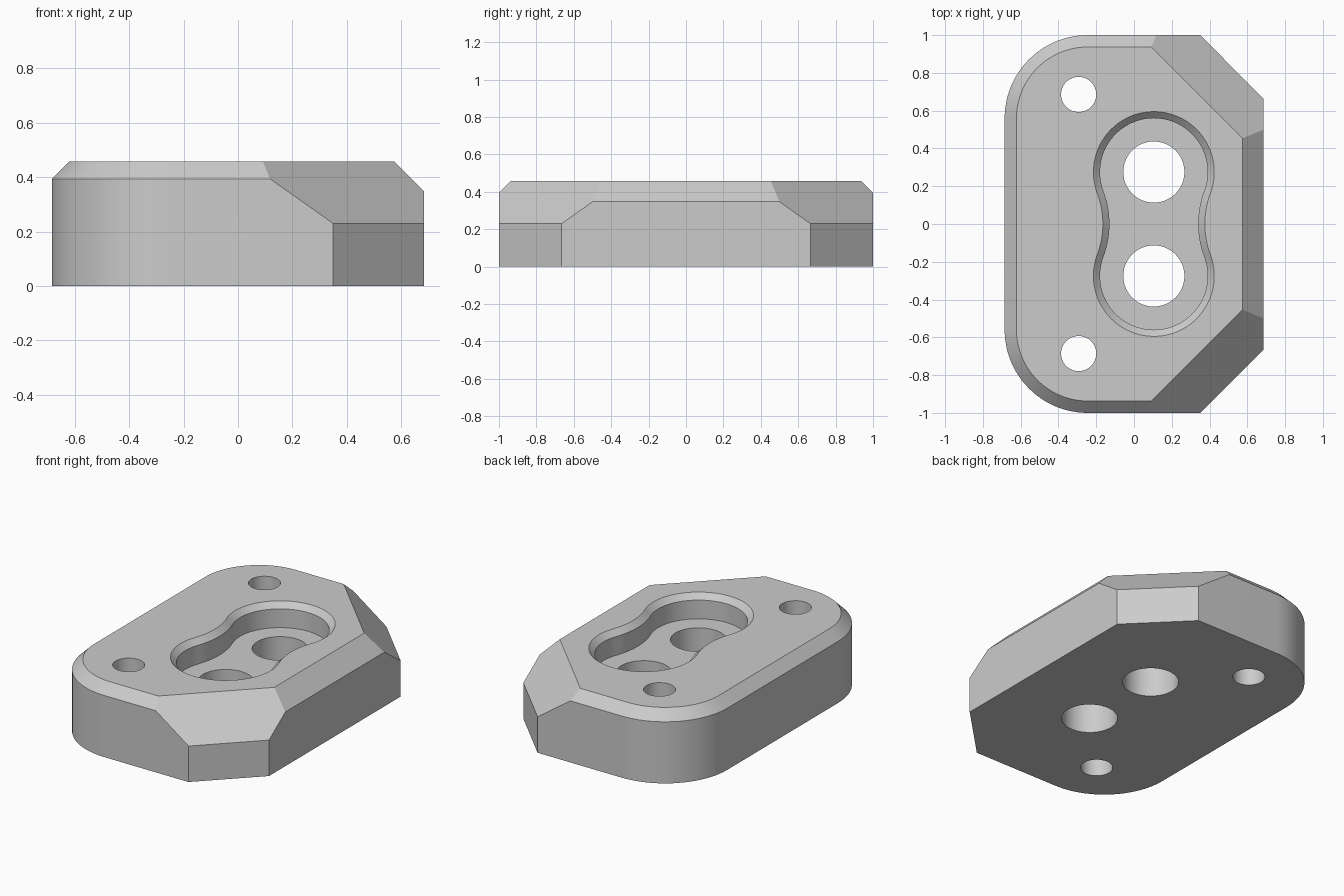
import bpy, bmesh
from math import sin, cos, pi, atan2
from mathutils import Vector

if "Cube" in bpy.data.objects:
    bpy.data.objects.remove(bpy.data.objects["Cube"], do_unlink=True)

W, L, H = 0.685, 1.0, 0.457      # half width, half length, height
EDGE = 0.063                     # top edge chamfer
CORNER = 0.44                    # radius of the rounded corners
PX, PY = 0.105, 0.275            # centres of the pocket lobes
FLOOR = 0.302                    # pocket floor height
LIP = 0.035                      # pocket edge chamfer

grey = bpy.data.materials.new("light grey")
grey.use_nodes = True
grey.diffuse_color = (0.6, 0.6, 0.6, 1)
grey.node_tree.nodes["Principled BSDF"].inputs["Base Color"].default_value = (0.6, 0.6, 0.6, 1)


def arc(cx, cy, r, a0, a1, n):
    return [(cx + r * cos(a0 + (a1 - a0) * i / n),
             cy + r * sin(a0 + (a1 - a0) * i / n)) for i in range(n + 1)]


def loft(sections):
    """Closed solid through matching outlines, given as (outline, z) from the bottom up."""
    bm = bmesh.new()
    rings = [[bm.verts.new((x, y, z)) for x, y in pts] for pts, z in sections]
    for a, b in zip(rings, rings[1:]):
        for i in range(len(a)):
            j = (i + 1) % len(a)
            bm.faces.new((a[i], a[j], b[j], b[i]))
    bm.faces.new(rings[0][::-1])
    bm.faces.new(rings[-1])
    return bm


def make_object(name, bm):
    bmesh.ops.recalc_face_normals(bm, faces=bm.faces)
    mesh = bpy.data.meshes.new(name)
    bm.to_mesh(mesh)
    bm.free()
    mesh.materials.append(grey)
    obj = bpy.data.objects.new(name, mesh)
    bpy.context.collection.objects.link(obj)
    return obj


def body_outline(inset):
    w, l, r = W - inset, L - inset, CORNER - inset
    cx, cy = CORNER - W, L - CORNER
    return ([(w, -l), (w, l)] + arc(cx, cy, r, pi / 2, pi, 24)
            + arc(cx, -cy, r, pi, 1.5 * pi, 24))


def pocket_outline(grow):
    # Two lobes joined by a concave neck, all arcs tangent
    r, neck = 0.285 + grow, 0.235 + grow
    big = (neck ** 2 + PY ** 2 - r ** 2) / (2 * (r - neck))
    t = atan2(PY, neck + big)
    return (arc(PX, PY, r, -t, pi + t, 48)
            + arc(PX - neck - big, 0, big, t, -t, 16)[1:-1]
            + arc(PX, -PY, r, pi - t, 2 * pi + t, 48)
            + arc(PX + neck + big, 0, big, pi + t, pi - t, 16)[1:-1])


# Body: rounded block with chamfered top edge
bm = loft([(body_outline(0), 0), (body_outline(0), H - EDGE), (body_outline(EDGE), H)])

# Flat cuts: right edge chamfer, clipped corners and their slopes
cuts = [((0.575, 0, H), (1, 0, 1))]
for s in (-1, 1):
    cuts.append(((0.35, s * L, 0), (1, s, 0)))
    cuts.append(((0.35, s * L, 0.23), (1, s, 2 ** 0.5)))
for point, normal in cuts:
    geom = bm.verts[:] + bm.edges[:] + bm.faces[:]
    cut = bmesh.ops.bisect_plane(bm, geom=geom, dist=1e-5, plane_co=point,
                                 plane_no=Vector(normal).normalized(), clear_outer=True)
    rim = [e for e in cut["geom_cut"] if isinstance(e, bmesh.types.BMEdge)]
    bmesh.ops.contextual_create(bm, geom=rim)
body = make_object("mounting_block", bm)

# Cutters: pocket, two large holes, two small holes
cutters = [make_object("pocket_cutter", loft([
    (pocket_outline(0), FLOOR), (pocket_outline(0), H - LIP),
    (pocket_outline(LIP + 0.02), H + 0.02)]))]
for s in (-1, 1):
    for name, x, y, r in (("large_hole_cutter", PX, PY, 0.162),
                          ("small_hole_cutter", -0.293, 0.686, 0.093)):
        ring = arc(x, s * y, r, 0, 2 * pi, 48)[:-1]
        cutters.append(make_object(name, loft([(ring, -0.1), (ring, H + 0.1)])))

bpy.context.view_layer.objects.active = body
for cutter in cutters:
    mod = body.modifiers.new("cut", "BOOLEAN")
    mod.operation = "DIFFERENCE"
    mod.solver = "EXACT"
    mod.object = cutter
    bpy.ops.object.modifier_apply(modifier=mod.name)
    bpy.data.objects.remove(cutter, do_unlink=True)

# Smooth the curved walls, keep the chamfer edges sharp
bpy.ops.object.select_all(action="DESELECT")
body.select_set(True)
bpy.ops.object.shade_smooth_by_angle()
